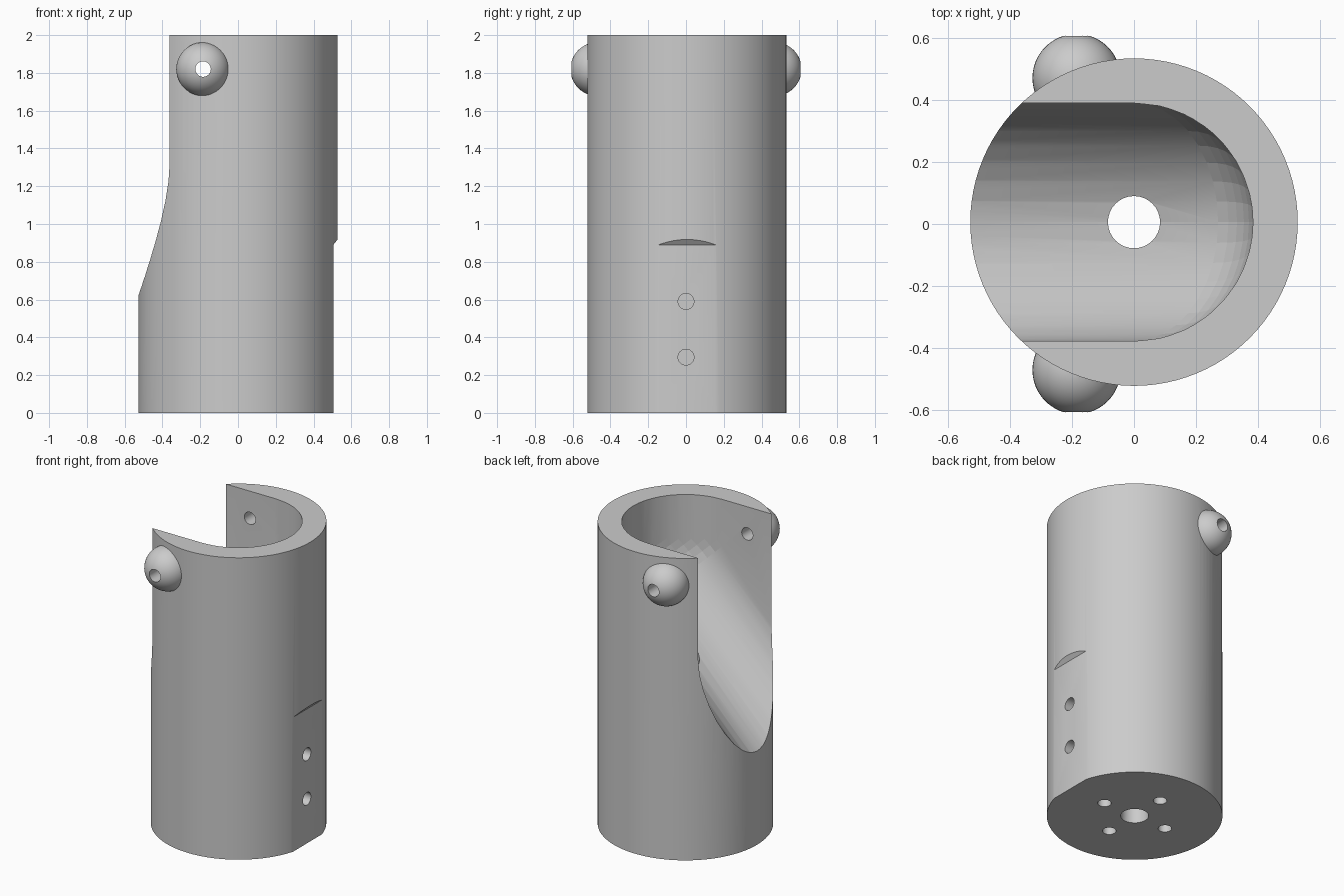
import bpy
import bmesh
import math
from mathutils import Matrix, Vector

if "Cube" in bpy.data.objects:
    bpy.data.objects.remove(bpy.data.objects["Cube"])

grey = bpy.data.materials.new("plain grey")
grey.use_nodes = True
colour = (0.6, 0.6, 0.6, 1)
grey.diffuse_color = colour
grey.node_tree.nodes["Principled BSDF"].inputs["Base Color"].default_value = colour

OFFSET = 0.006          # body axis in y
R, BORE, HEIGHT = 0.527, 0.383, 2.0
BALL_X, BALL_Z, BALL_Y, BALL_R = -0.185, 1.82, 0.47, 0.142


def make_object(name, bm):
    mesh = bpy.data.meshes.new(name)
    bmesh.ops.recalc_face_normals(bm, faces=bm.faces)
    bm.to_mesh(mesh)
    bm.free()
    mesh.materials.append(grey)
    obj = bpy.data.objects.new(name, mesh)
    bpy.context.collection.objects.link(obj)
    return obj


def rod(name, start, end, radius, sides=32):
    """Cylinder between two points."""
    start, end = Vector(start), Vector(end)
    axis = end - start
    turn = axis.to_track_quat("Z", "Y").to_matrix().to_4x4()
    bm = bmesh.new()
    bmesh.ops.create_cone(bm, cap_ends=True, segments=sides, radius1=radius,
                          radius2=radius, depth=axis.length,
                          matrix=Matrix.Translation((start + end) / 2) @ turn)
    return make_object(name, bm)


def combine(target, tool, operation):
    mod = target.modifiers.new(operation.lower(), "BOOLEAN")
    mod.operation, mod.solver, mod.object = operation, "EXACT", tool
    bpy.context.view_layer.objects.active = target
    bpy.ops.object.modifier_apply(modifier=mod.name)
    bpy.data.objects.remove(tool)


# Main tube, solid at first
body = rod("tube_body", (0, OFFSET, 0), (0, OFFSET, HEIGHT), R, 96)

# Guide balls on the front and back
for side in (-1, 1):
    bm = bmesh.new()
    bmesh.ops.create_uvsphere(bm, u_segments=48, v_segments=24, radius=BALL_R,
                              matrix=Matrix.Translation((BALL_X, side * BALL_Y, BALL_Z)))
    combine(body, make_object("guide_ball", bm), "UNION")

# Chute cavity: a ball swept down a 45 degree slope and upwards out of the top
top_z = 0.62 + R + BORE * math.sqrt(2)
bm = bmesh.new()
for x, z in ((0, top_z), (-1.2, top_z - 1.2), (0, 3), (-1.2, 3)):
    bmesh.ops.create_uvsphere(bm, u_segments=36, v_segments=24, radius=BORE,
                              matrix=Matrix.Translation((x, OFFSET, z))
                              @ Matrix.Rotation(math.pi / 4, 4, "Y"))
hull = bmesh.ops.convex_hull(bm, input=bm.verts)
junk = {g for g in hull["geom_interior"] + hull["geom_unused"]
        if isinstance(g, bmesh.types.BMVert)}
bmesh.ops.delete(bm, geom=list(junk), context="VERTS")
combine(body, make_object("chute_cutter", bm), "DIFFERENCE")

# Mounting flat with a sloped upper end
bm = bmesh.new()
profile = [(0.505, -0.1), (0.7, -0.1), (0.7, 1.139), (0.505, 0.89)]
face = bm.faces.new([bm.verts.new((x, -0.4, z)) for x, z in profile])
extruded = bmesh.ops.extrude_face_region(bm, geom=[face])["geom"]
bmesh.ops.translate(bm, vec=(0, 0.8, 0),
                    verts=[g for g in extruded if isinstance(g, bmesh.types.BMVert)])
combine(body, make_object("flat_cutter", bm), "DIFFERENCE")

# Drilled holes: drain, guide bore, side screws and base screws
holes = [((0, OFFSET, -0.1), (0, OFFSET, 2.1), 0.084),
         ((BALL_X, -1, BALL_Z), (BALL_X, 1, BALL_Z), 0.041)]
holes += [((0.22, 0, z), (0.7, 0, z), 0.042) for z in (0.295, 0.59)]
for k in range(4):
    a = k * math.pi / 2
    x, y = 0.237 * math.cos(a), OFFSET + 0.237 * math.sin(a)
    holes.append(((x, y, -0.1), (x, y, 0.2), 0.041))
for start, end, radius in holes:
    combine(body, rod("hole_cutter", start, end, radius), "DIFFERENCE")

# Smooth walls, crisp rims
bpy.ops.object.select_all(action="DESELECT")
body.select_set(True)
bpy.context.view_layer.objects.active = body
bpy.ops.object.shade_smooth_by_angle(angle=math.radians(25))
